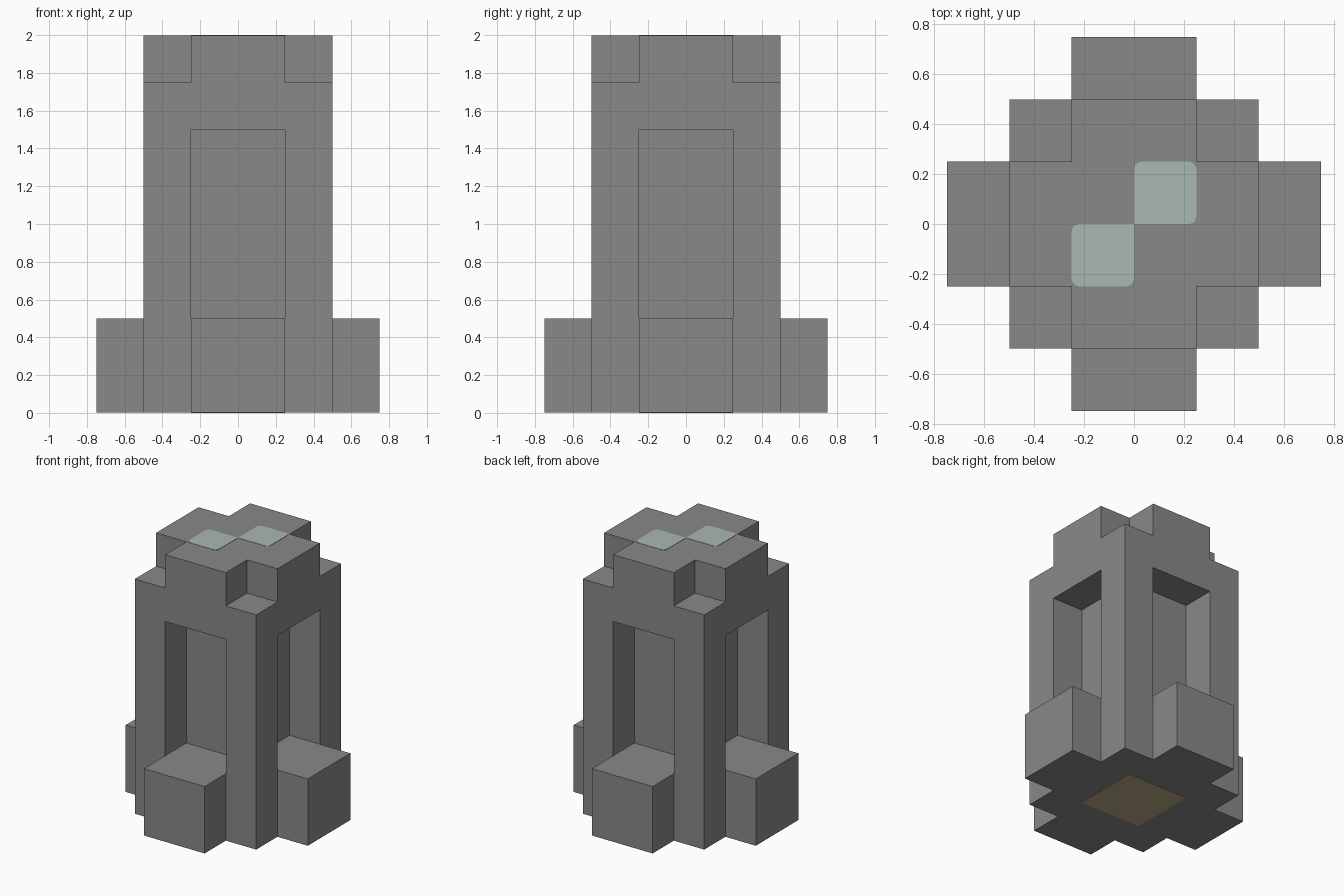
import bpy, bmesh, math
from mathutils import Vector, Matrix

cube = bpy.data.objects.get("Cube")
if cube:
    bpy.data.objects.remove(cube, do_unlink=True)


def material(name, rgb):
    m = bpy.data.materials.new(name)
    m.use_nodes = True
    m.diffuse_color = (*rgb, 1)
    m.node_tree.nodes["Principled BSDF"].inputs["Base Color"].default_value = (*rgb, 1)
    return m


stone = material("grey stone", (0.25, 0.25, 0.25))
pale = material("pale green", (0.40, 0.48, 0.445))
tan = material("tan", (0.50, 0.41, 0.25))


def prism(name, outline, z0, z1, mat, bottom=True, top=True):
    """Extrude a counter-clockwise plan outline between two heights."""
    bm = bmesh.new()
    low = [bm.verts.new((x, y, z0)) for x, y in outline]
    high = [bm.verts.new((x, y, z1)) for x, y in outline]
    n = len(outline)
    for i in range(n):
        j = (i + 1) % n
        bm.faces.new((low[i], low[j], high[j], high[i]))
    if bottom:
        bm.faces.new(low[::-1])
    if top:
        bm.faces.new(high)
    mesh = bpy.data.meshes.new(name)
    bm.to_mesh(mesh)
    bm.free()
    mesh.materials.append(mat)
    obj = bpy.data.objects.new(name, mesh)
    bpy.context.collection.objects.link(obj)
    return obj


def four_fold(points):
    """Repeat a quarter outline around the vertical axis."""
    return [tuple(Matrix.Rotation(k * math.pi / 2, 2) @ Vector(p))
            for k in range(4) for p in points]


def square(cx, cy, half):
    return [(cx - half, cy - half), (cx + half, cy - half),
            (cx + half, cy + half), (cx - half, cy + half)]


def rounded_panel(sign, size=0.25, r=0.03):
    """Square panel with one sharp corner at the centre, the rest rounded."""
    pts = [(0, 0)]
    for cx, cy, start in ((size - r, r, -90), (size - r, size - r, 0), (r, size - r, 90)):
        for step in range(4):
            a = math.radians(start + step * 30)
            pts.append((cx + r * math.cos(a), cy + r * math.sin(a)))
    return [(sign * x, sign * y) for x, y in pts]


SKIN = 0.002  # thickness of the coloured plates

# Base with four projecting feet
prism("base", four_fold([(0.75, -0.25), (0.75, 0.25), (0.5, 0.25), (0.5, 0.5), (0.25, 0.5)]),
      SKIN, 0.5, stone)

# Central core and corner posts, leaving a deep niche on each side
prism("core", square(0, 0, 0.25), 0.5, 1.5, stone, bottom=False, top=False)
for side, sx in (("left", 1), ("right", -1)):
    for end, sy in (("front", -1), ("back", 1)):
        prism(f"{end}_{side}_post", square(sx * 0.375, sy * 0.375, 0.125),
              0.5, 1.5, stone, bottom=False, top=False)

# Cap slab and cross-shaped crown
prism("cap", square(0, 0, 0.5), 1.5, 1.75, stone)
prism("crown", four_fold([(0.5, -0.25), (0.5, 0.25), (0.25, 0.25)]),
      1.75, 2 - SKIN, stone, bottom=False)

# Coloured plates on the crown and underside
prism("back_left_panel", rounded_panel(1), 2 - SKIN, 2, pale)
prism("front_right_panel", rounded_panel(-1), 2 - SKIN, 2, pale)
prism("underside_panel", square(0, 0, 0.25), 0, SKIN, tan)
